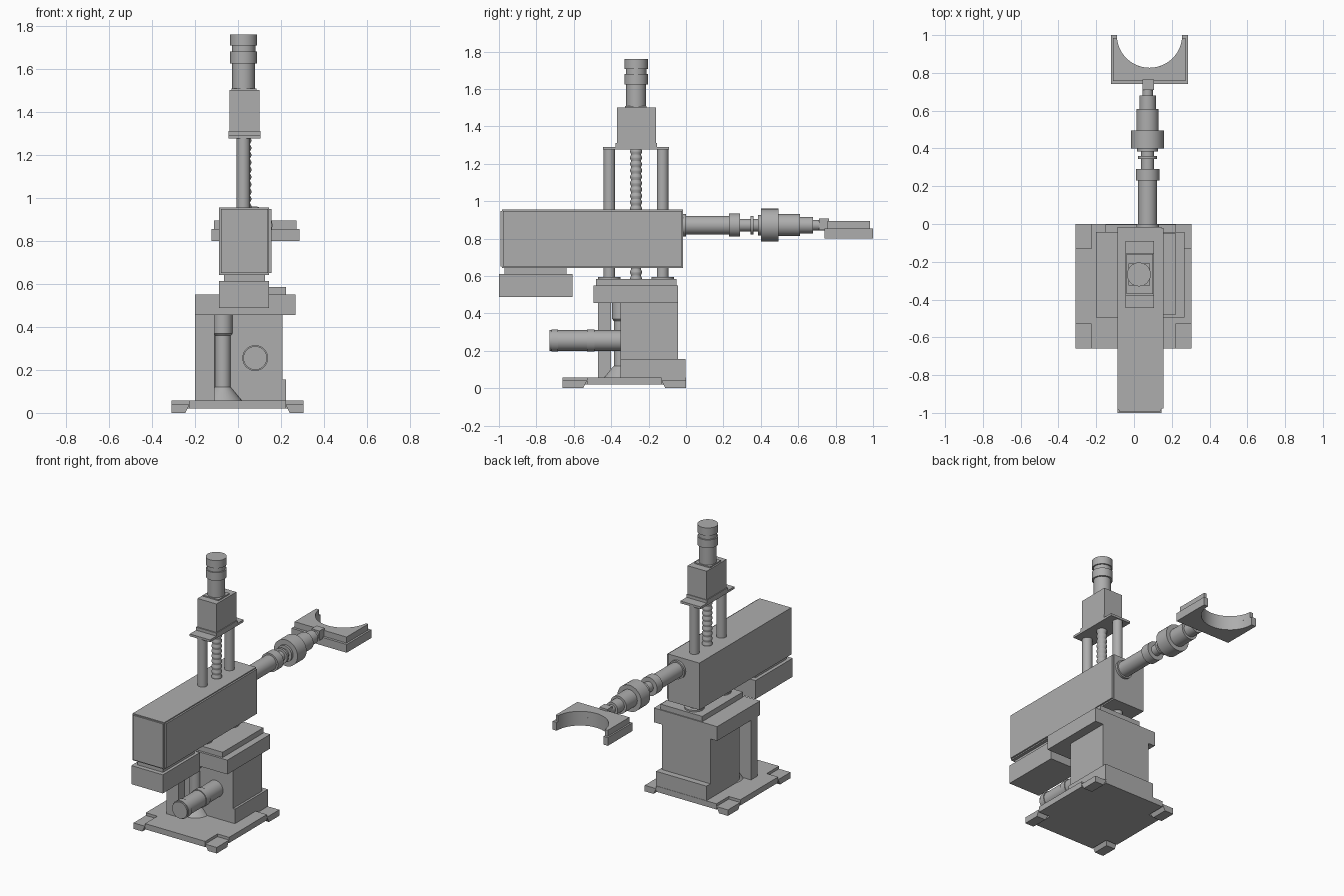
import bpy, bmesh, math
from mathutils import Matrix, Vector

if "Cube" in bpy.data.objects:
    bpy.data.objects.remove(bpy.data.objects["Cube"])

grey = bpy.data.materials.new("machine_grey")
grey.diffuse_color = (0.42, 0.42, 0.42, 1)
grey.use_nodes = True
grey.node_tree.nodes["Principled BSDF"].inputs["Base Color"].default_value = grey.diffuse_color


def finish(name, bm, smooth=False):
    bmesh.ops.recalc_face_normals(bm, faces=bm.faces)
    me = bpy.data.meshes.new(name)
    bm.to_mesh(me)
    bm.free()
    me.materials.append(grey)
    ob = bpy.data.objects.new(name, me)
    bpy.context.collection.objects.link(ob)
    if smooth:
        bpy.ops.object.select_all(action='DESELECT')
        ob.select_set(True)
        bpy.context.view_layer.objects.active = ob
        bpy.ops.object.shade_smooth_by_angle(angle=math.radians(30))
    return ob


def box(name, x0, x1, y0, y1, z0, z1):
    bm = bmesh.new()
    bmesh.ops.create_cube(bm, size=1)
    for v in bm.verts:
        v.co = Vector((x1 if v.co.x > 0 else x0,
                       y1 if v.co.y > 0 else y0,
                       z1 if v.co.z > 0 else z0))
    return finish(name, bm)


def prism(name, pts, z0, z1, smooth=False):
    bm = bmesh.new()
    f = bm.faces.new([bm.verts.new((x, y, z0)) for x, y in pts])
    ext = bmesh.ops.extrude_face_region(bm, geom=[f])
    for v in ext["geom"]:
        if isinstance(v, bmesh.types.BMVert):
            v.co.z = z1
    return finish(name, bm, smooth)


def lathe(name, centre, profile, along_y=False, n=32):
    """Solid of revolution from (radius, position) pairs, about z or y."""
    bm = bmesh.new()
    rings = []
    for r, h in profile:
        ring = []
        for i in range(n):
            a = 2 * math.pi * i / n
            c, s = r * math.cos(a), r * math.sin(a)
            co = (centre[0] + c, h, centre[1] + s) if along_y else \
                 (centre[0] + c, centre[1] + s, h)
            ring.append(bm.verts.new(co))
        rings.append(ring)
    for a, b in zip(rings, rings[1:]):
        for i in range(n):
            j = (i + 1) % n
            bm.faces.new((a[i], a[j], b[j], b[i]))
    bm.faces.new(rings[0])
    bm.faces.new(rings[-1])
    return finish(name, bm, True)


def steps(*parts):
    """Stepped profile from (radius, start, end) pieces."""
    return [p for r, a, b in parts for p in ((r, a), (r, b))]


# Base plate with notched corners and tapered feet
X0, X1, Y0, Y1 = -0.31, 0.305, -0.66, 0.0
NX, NY = 0.085, 0.13
prism("base_plate", [
    (X0 + NX, Y0), (X1 - NX, Y0), (X1 - NX, Y0 + NY), (X1, Y0 + NY),
    (X1, Y1 - NY), (X1 - NX, Y1 - NY), (X1 - NX, Y1), (X0 + NX, Y1),
    (X0 + NX, Y1 - NY), (X0, Y1 - NY), (X0, Y0 + NY), (X0 + NX, Y0 + NY)], 0.02, 0.058)
for cx, sx in ((X0, 1), (X1, -1)):
    for cy, sy in ((Y0, 1), (Y1, -1)):
        foot = box("base_foot", min(cx, cx + sx * NX), max(cx, cx + sx * NX),
                   min(cy, cy + sy * NY), max(cy, cy + sy * NY), 0, 0.04)
        for v in foot.data.vertices:
            if v.co.z < 0.01:
                if abs(v.co.x - cx) > 0.01:
                    v.co.x -= sx * 0.02
                if abs(v.co.y - cy) > 0.01:
                    v.co.y -= sy * 0.02

# Column, post and top flange
box("column", -0.15, 0.207, -0.35, -0.043, 0.05, 0.46)
box("column_foot", -0.15, 0.222, -0.35, -0.002, 0.05, 0.155)
box("support_post", -0.2, -0.11, -0.47, -0.40, 0.05, 0.46)
box("column_flange", -0.2, 0.268, -0.495, -0.043, 0.455, 0.55)
box("flange_pad", -0.085, 0.223, -0.48, -0.05, 0.55, 0.585)
lathe("support_rod", (-0.07, -0.35),
      [(0.09, 0.055), (0.036, 0.12), (0.036, 0.36), (0.045, 0.37), (0.045, 0.46)])

# Horizontal drive motor on the column
lathe("side_motor", (0.08, 0.255), steps(
    (0.055, -0.73, -0.72), (0.06, -0.72, -0.685), (0.055, -0.685, -0.53),
    (0.06, -0.53, -0.49), (0.055, -0.49, -0.34)), True)

# Long arm housing and counterweight
box("arm_housing", -0.088, 0.145, -0.985, -0.015, 0.642, 0.955)
box("arm_side_cover", 0.145, 0.156, -0.978, -0.022, 0.65, 0.948)
box("arm_front_cover", -0.08, 0.14, -0.993, -0.985, 0.65, 0.948)
box("counterweight_spacer", -0.065, 0.125, -0.97, -0.64, 0.605, 0.65)
box("counterweight", -0.088, 0.145, -1.0, -0.608, 0.488, 0.612)

# Guide rods and lead screw
for y in (-0.41, -0.125):
    lathe("guide_rod", (0.025, y), steps((0.06, 0.58, 0.595), (0.031, 0.595, 1.28)))
thread = []
z = 0.57
while z < 1.26:
    thread += [(0.026, z), (0.032, z + 0.012), (0.032, z + 0.02), (0.026, z + 0.032)]
    z += 0.034
lathe("lead_screw", (0.03, -0.267), thread + [(0.026, 1.29)], n=20)

# Lift head and motor
box("lift_plate", -0.045, 0.105, -0.445, -0.09, 1.275, 1.29)
box("lift_gearbox_base", -0.045, 0.105, -0.378, -0.155, 1.28, 1.31)
box("lift_gearbox", -0.04, 0.1, -0.37, -0.16, 1.3, 1.5)
box("lift_motor_mount", -0.03, 0.085, -0.325, -0.21, 1.5, 1.508)
lathe("lift_motor", (0.026, -0.267), steps(
    (0.053, 1.5, 1.625), (0.063, 1.625, 1.68),
    (0.055, 1.68, 1.708), (0.063, 1.708, 1.76)))

# Wrist shaft along y
lathe("wrist_shaft", (0.072, 0.872), steps(
    (0.06, -0.02, 0.0), (0.05, 0.0, 0.23), (0.062, 0.23, 0.29),
    (0.034, 0.29, 0.345), (0.05, 0.345, 0.36), (0.034, 0.36, 0.385),
    (0.055, 0.385, 0.4), (0.088, 0.4, 0.495), (0.059, 0.495, 0.61),
    (0.044, 0.61, 0.68), (0.028, 0.68, 0.765)), True)
box("wrist_block", 0.045, 0.105, 0.71, 0.765, 0.845, 0.908)


# Cradle: stepped block with a half-round opening
def cradle(name, x0, x1, y0, y1, z0, z1):
    cx, r = 0.082, 0.173
    a0 = math.asin((1.0 - y1) / r)
    arc = [(cx + r * math.cos(a), 1.0 - r * math.sin(a))
           for a in (a0 + (math.pi - 2 * a0) * i / 24 for i in range(25))]
    prism(name, [(x0, y1), (x0, y0), (x1, y0), (x1, y1)] + arc, z0, z1, True)


cradle("cradle_lower", -0.123, 0.285, 0.74, 1.0, 0.8, 0.855)
cradle("cradle_upper", -0.112, 0.272, 0.757, 0.985, 0.855, 0.895)
